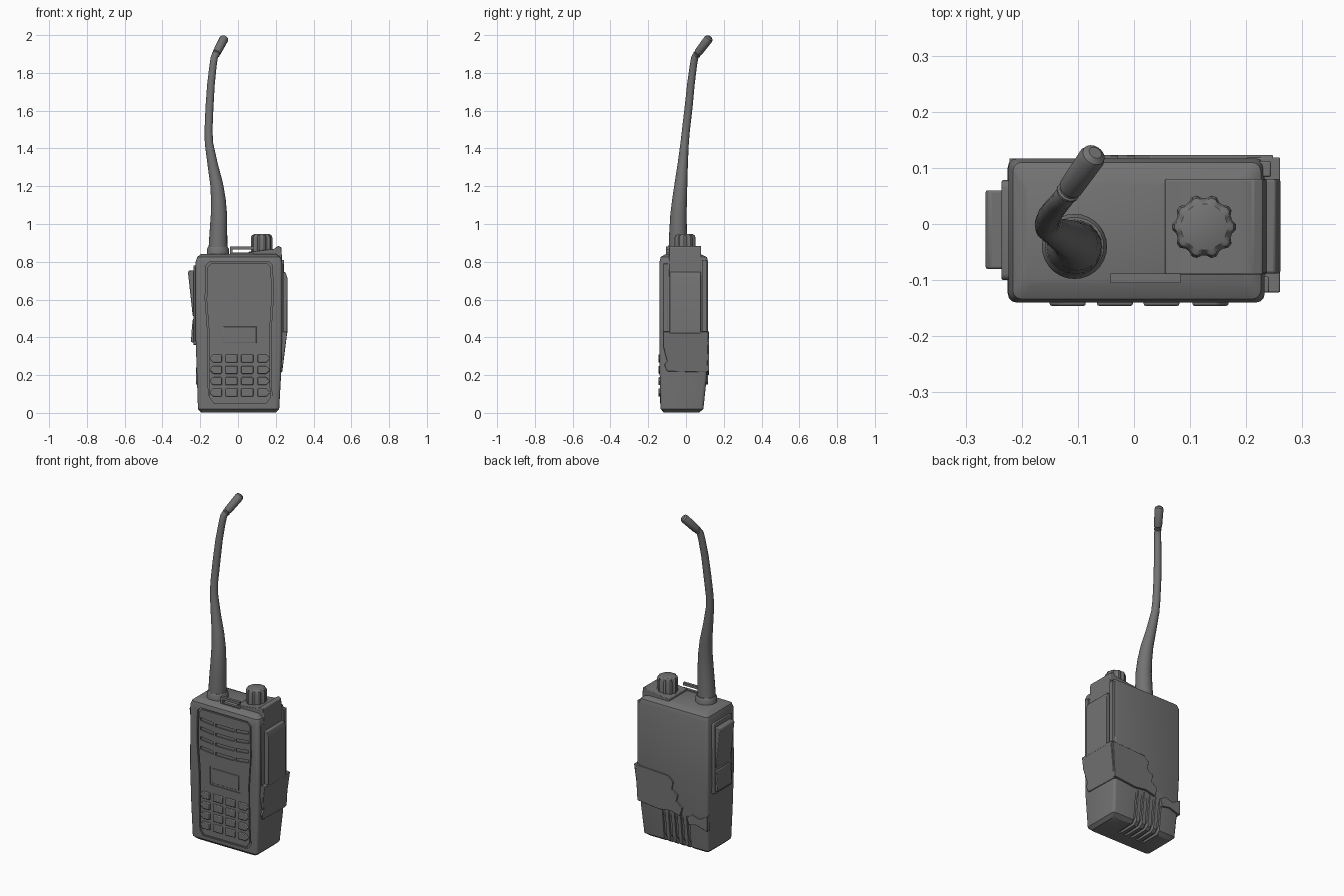
import bpy, bmesh, math
from mathutils import Vector

if "Cube" in bpy.data.objects:
    bpy.data.objects.remove(bpy.data.objects["Cube"])

GREY = bpy.data.materials.new("dark_grey_plastic")
GREY.diffuse_color = (0.17, 0.17, 0.17, 1)
GREY.use_nodes = True
GREY.node_tree.nodes["Principled BSDF"].inputs["Base Color"].default_value = GREY.diffuse_color


def finish(name, bm, smooth=True, bevel=0, cutter=False):
    bmesh.ops.recalc_face_normals(bm, faces=bm.faces)
    me = bpy.data.meshes.new(name)
    bm.to_mesh(me)
    bm.free()
    me.materials.append(GREY)
    ob = bpy.data.objects.new(name, me)
    bpy.context.collection.objects.link(ob)
    if cutter:
        ob.hide_render = True
        ob.hide_set(True)
        return ob
    if bevel:
        m = ob.modifiers.new("bevel", 'BEVEL')
        m.width, m.segments, m.limit_method = bevel, 2, 'ANGLE'
    if smooth:
        bpy.ops.object.select_all(action='DESELECT')
        ob.select_set(True)
        bpy.context.view_layer.objects.active = ob
        bpy.ops.object.shade_smooth_by_angle(angle=math.radians(32))
    return ob


def loft(bm, rings):
    loops = [[bm.verts.new(p) for p in r] for r in rings]
    for a, b in zip(loops, loops[1:]):
        for i in range(len(a)):
            j = (i + 1) % len(a)
            bm.faces.new((a[i], a[j], b[j], b[i]))
    bm.faces.new(loops[0])
    bm.faces.new(loops[-1])


def prism(bm, pts, axis, lo, hi):
    """Extrude a 2D outline along x, y or z between lo and hi."""
    place = {'x': lambda p, d: (d, p[0], p[1]), 'y': lambda p, d: (p[0], d, p[1]),
             'z': lambda p, d: (p[0], p[1], d)}[axis]
    loft(bm, [[place(p, d) for p in pts] for d in (lo, hi)])


def part(name, pts, axis, lo, hi, bevel=0, cutter=False):
    bm = bmesh.new()
    prism(bm, pts, axis, lo, hi)
    return finish(name, bm, bevel=bevel, cutter=cutter)


def rect(a, b, c, d):
    return [(a, c), (b, c), (b, d), (a, d)]


def rounded(x0, x1, y0, y1, r, n=3):
    out = []
    for k, (cx, cy) in enumerate([(x1 - r, y1 - r), (x0 + r, y1 - r), (x0 + r, y0 + r), (x1 - r, y0 + r)]):
        for i in range(n + 1):
            a = math.pi / 2 * (k + i / n)
            out.append((cx + r * math.cos(a), cy + r * math.sin(a)))
    return out


def cut(ob, cutter):
    m = ob.modifiers.new("cut", 'BOOLEAN')
    m.object, m.operation, m.solver = cutter, 'DIFFERENCE', 'EXACT'


# Main case, lofted from rounded sections
bm = bmesh.new()
sections = [(0.003, -.195, .20, -.118, .07), (0.02, -.212, .218, -.134, .092), (0.2, -.218, .228, -.139, .111),
            (0.42, -.225, .233, -.14, .117), (0.8, -.224, .233, -.14, .117),
            (0.825, -.216, .226, -.134, .11), (0.842, -.195, .2, -.106, .076)]
loft(bm, [[(x, y, z) for x, y in rounded(a, b, c, d, .016)] for z, a, b, c, d in sections])
case = finish("case", bm)

# Front recess with a fitted panel
outline = [(-.15, .80), (.163, .80), (.183, .78), (.186, .6), (.174, .42), (.176, .2), (.18, .07),
           (.157, .04), (-.135, .04), (-.157, .07), (-.16, .42), (-.174, .6), (-.17, .78)]
cut(case, part("panel_recess_cutter", outline, 'y', -.2, -.128, cutter=True))
cx, cz = .007, .42
inner = [(cx + (x - cx) * .955, cz + (z - cz) * .975) for x, z in outline]
panel = part("front_panel", inner, 'y', -.137, -.124)

# Speaker slots and screen opening
bm = bmesh.new()
for z in (.725, .67, .612, .555):
    for a, b, da, db in ((-.15, -.066, .006, -.004), (-.052, .068, -.006, -.006), (.082, .165, -.004, .006)):
        prism(bm, [(a, z + da - .008), (b, z + db - .008), (b, z + db + .010), (a, z + da + .010)], 'y', -.16, -.130)
prism(bm, rect(-.09, .11, .358, .468), 'y', -.16, -.131)
cut(panel, finish("panel_cutter", bm, cutter=True))
# Raised screen surround and glass
bm = bmesh.new()
prism(bm, rect(-.078, .098, .369, .457), 'y', -.1345, -.128)
finish("screen", bm, bevel=.003)

# Keypad: outer columns have pointed ends
bm = bmesh.new()
for z in (.288, .228, .168, .108):
    for k, x in enumerate((-.116, -.034, .049, .134)):
        w, h = .032, .021
        if k in (0, 3):
            s = -1 if k == 0 else 1
            pts = [(x - s * .03, z - h), (x + s * .016, z - h), (x + s * .036, z), (x + s * .016, z + h), (x - s * .03, z + h)]
        else:
            pts = rect(x - w, x + w, z - h, z + h)
        prism(bm, pts, 'y', -.146, -.13)
finish("keys", bm, bevel=.004)

# Ribbed grip slots at the lower back, wrapping under the base
bm = bmesh.new()
for i in range(5):
    x = -.09 + i * .04
    prism(bm, [(.14, .21), (.111, .21), (.096, .16), (.083, .05), (.06, .02), (-.04, .014), (-.04, -.03), (.14, -.03)],
          'x', x - .009, x + .009)
cut(case, finish("grip_cutter", bm, cutter=True))

# Top control block that runs over the right shoulder
part("control_block", [(.055, .83), (.055, .853), (.19, .868), (.212, .884), (.23, .876), (.236, .74), (.236, .43), (.2, .43)],
     'y', -.09, .08, bevel=.003)
# Right accessory cover
part("side_cover", [(.22, .42), (.261, .42), (.261, .715), (.252, .745), (.22, .745)], 'y', -.088, .08, bevel=.004)
part("side_rear_rail", rect(.22, .244, .43, .81), 'y', .084, .112, bevel=.003)
part("side_front_rail", rect(.22, .241, .43, .79), 'y', -.122, -.094, bevel=.003)

# Lower right bulge, tapering down, with a notched front edge
bm = bmesh.new()
edge = [(-.122, .43), (-.122, .36), (-.108, .30), (-.1, .275), (-.115, .255), (-.1, .22), (.112, .215), (.119, .43)]
taper = lambda z: .234 + (z - .215) * .125
loft(bm, [[(.2, y, z) for y, z in edge], [(taper(z), y, z) for y, z in edge]])
finish("side_bulge", bm, bevel=.003)

# Broken-edged shell on the back, and its remainder on the other side
part("back_shell", [(.248, .43), (.235, .22), (.09, .205), (.02, .215), (-.045, .2), (-.06, .25), (-.02, .28),
                    (-.03, .32), (.01, .345), (.0, .39), (.03, .42), (.12, .425)], 'y', .1, .123, bevel=.002)
part("back_shell_remnant", [(-.222, .24), (-.222, .15), (-.15, .17), (-.1, .16), (-.085, .2), (-.12, .225), (-.17, .21)],
     'y', .09, .117, bevel=.002)

# Left talk button assembly
part("talk_plate", rounded(-.1, .078, .36, .78, .012), 'x', -.236, -.2, bevel=.003)
part("talk_button", [(-.225, .51), (-.24, .515), (-.265, .745), (-.258, .755), (-.225, .755)], 'y', -.08, .06, bevel=.004)
part("lower_button", [(-.225, .37), (-.249, .375), (-.246, .43), (-.24, .495), (-.225, .50)], 'y', -.08, .06, bevel=.004)

# Ribbed volume knob
kx, ky = .125, -.005
bm = bmesh.new()
rings = []
for z, r in ((.85, .9), (.928, .9), (.94, .83), (.946, .68)):
    ring = []
    for i in range(80):
        a = 2 * math.pi * i / 80
        lobe = max(-.5, min(.5, math.cos(10 * a))) * .006
        rr = (.054 + lobe) * r / .9 if z < .945 else .041
        ring.append((kx + rr * math.cos(a), ky + rr * math.sin(a), z))
    rings.append(ring)
loft(bm, rings)
finish("volume_knob", bm)

# Small wire loop on top
bm = bmesh.new()
prism(bm, rect(-.042, .083, .866, .881), 'y', -.105, -.088)
prism(bm, rect(-.042, -.028, .835, .867), 'y', -.105, -.088)
prism(bm, rect(-.042, .083, .835, .848), 'y', -.105, -.088)
finish("top_loop", bm)


# Antenna tubes swept through points (x, y, z, radius)
def tube(name, pts, n=20):
    bm = bmesh.new()
    P = [Vector(p[:3]) for p in pts]
    rings = []
    for i, p in enumerate(P):
        d = (P[min(i + 1, len(P) - 1)] - P[max(i - 1, 0)]).normalized()
        u = Vector((0, 1, 0)).cross(d).normalized()
        v = d.cross(u)
        r = pts[i][3]
        rings.append([p + r * (u * math.cos(t) + v * math.sin(t)) for t in (2 * math.pi * k / n for k in range(n))])
    loft(bm, rings)
    finish(name, bm)


tube("antenna_collar", [(-.106, -.04, .83, .058), (-.106, -.04, .868, .058), (-.106, -.04, .878, .052)], 28)
tube("antenna_whip", [(-.106, -.042, .87, .05), (-.104, -.042, .95, .047), (-.101, -.04, 1.05, .043), (-.104, -.034, 1.13, .039),
                      (-.113, -.027, 1.21, .034), (-.135, -.017, 1.32, .027), (-.154, -.007, 1.43, .022), (-.156, 0, 1.5, .021),
                      (-.151, .014, 1.62, .021), (-.143, .026, 1.74, .02), (-.132, .039, 1.84, .019),
                      (-.126, .046, 1.88, .019), (-.118, .057, 1.9, .018)])
# Bent tip with two grip rings and a rounded end
a, b = Vector((-.124, .048, 1.886)), Vector((-.069, .127, 1.99))
tip = [(0, .016), (.07, .018), (.1, .021), (.13, .021), (.15, .018), (.18, .018), (.2, .021), (.23, .022),
       (.88, .024), (.95, .021), (1, .012)]
tube("antenna_tip", [(*a.lerp(b, t), r) for t, r in tip])
